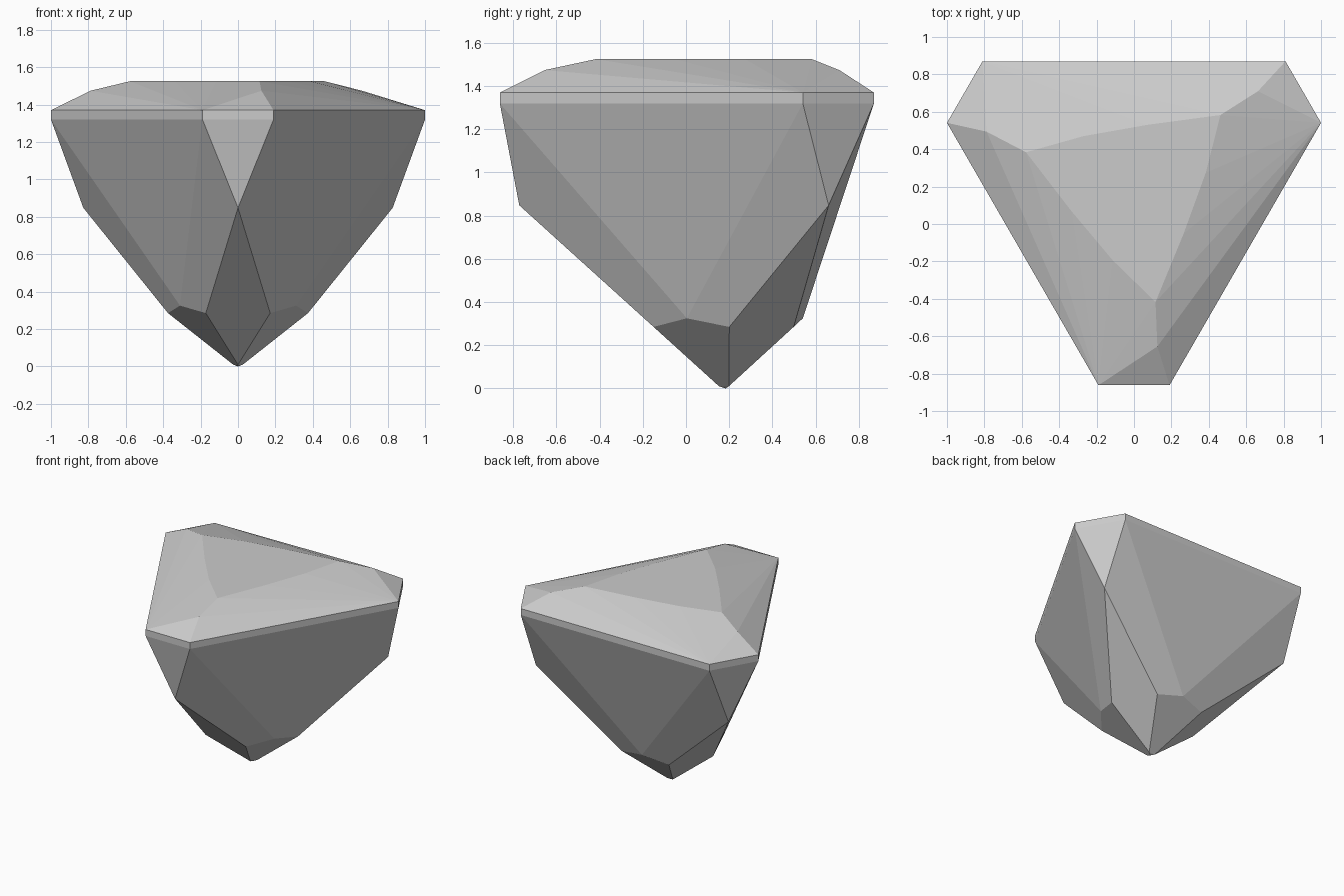
import bpy, bmesh
from math import radians
from mathutils import Matrix, Vector

cube = bpy.data.objects.get("Cube")
if cube:
    bpy.data.objects.remove(cube)

# One third of the cut stone, measured from its vertical axis
SECTOR = [
    # crown: table corner, softly bowed table edge, corner shoulder
    (0.115, -0.60, 1.525), (0.07, 0.347, 1.525), (-0.27, 0.287, 1.525),
    (0.125, -0.838, 1.474),
    # girdle band at the blunt corner
    (-0.19, -1.045, 1.37), (0.19, -1.045, 1.37),
    (-0.19, -1.045, 1.32), (0.19, -1.045, 1.32),
    # pavilion: corner keel, kite sides, side break
    (0, -0.955, 0.848), (-0.172, -0.333, 0.285), (0.172, -0.333, 0.285),
    (0, 0.358, 0.325),
    # culet
    (0, -0.03, 0.01),
]
AXIS = Vector((0, 0.183, 0))

# Facets are the convex shell of the three turned sectors
bm = bmesh.new()
for turn in range(3):
    spin = Matrix.Rotation(radians(120 * turn), 3, "Z")
    for p in SECTOR:
        bm.verts.new(spin @ Vector(p) + AXIS)
bm.verts.new(AXIS)
hull = bmesh.ops.convex_hull(bm, input=bm.verts[:])
loose = {g for g in hull["geom_interior"] + hull["geom_unused"]
         if isinstance(g, bmesh.types.BMVert)}
bmesh.ops.delete(bm, geom=list(loose), context="VERTS")
bmesh.ops.dissolve_limit(bm, angle_limit=radians(1),
                         verts=bm.verts[:], edges=bm.edges[:])
bmesh.ops.recalc_face_normals(bm, faces=bm.faces[:])

mesh = bpy.data.meshes.new("gemstone")
bm.to_mesh(mesh)
bm.free()

# Single grey stone colour
grey = bpy.data.materials.new("stone_grey")
grey.use_nodes = True
colour = (0.6, 0.6, 0.6, 1)
grey.diffuse_color = colour
grey.node_tree.nodes["Principled BSDF"].inputs["Base Color"].default_value = colour
mesh.materials.append(grey)

gem = bpy.data.objects.new("gemstone", mesh)
bpy.context.collection.objects.link(gem)
